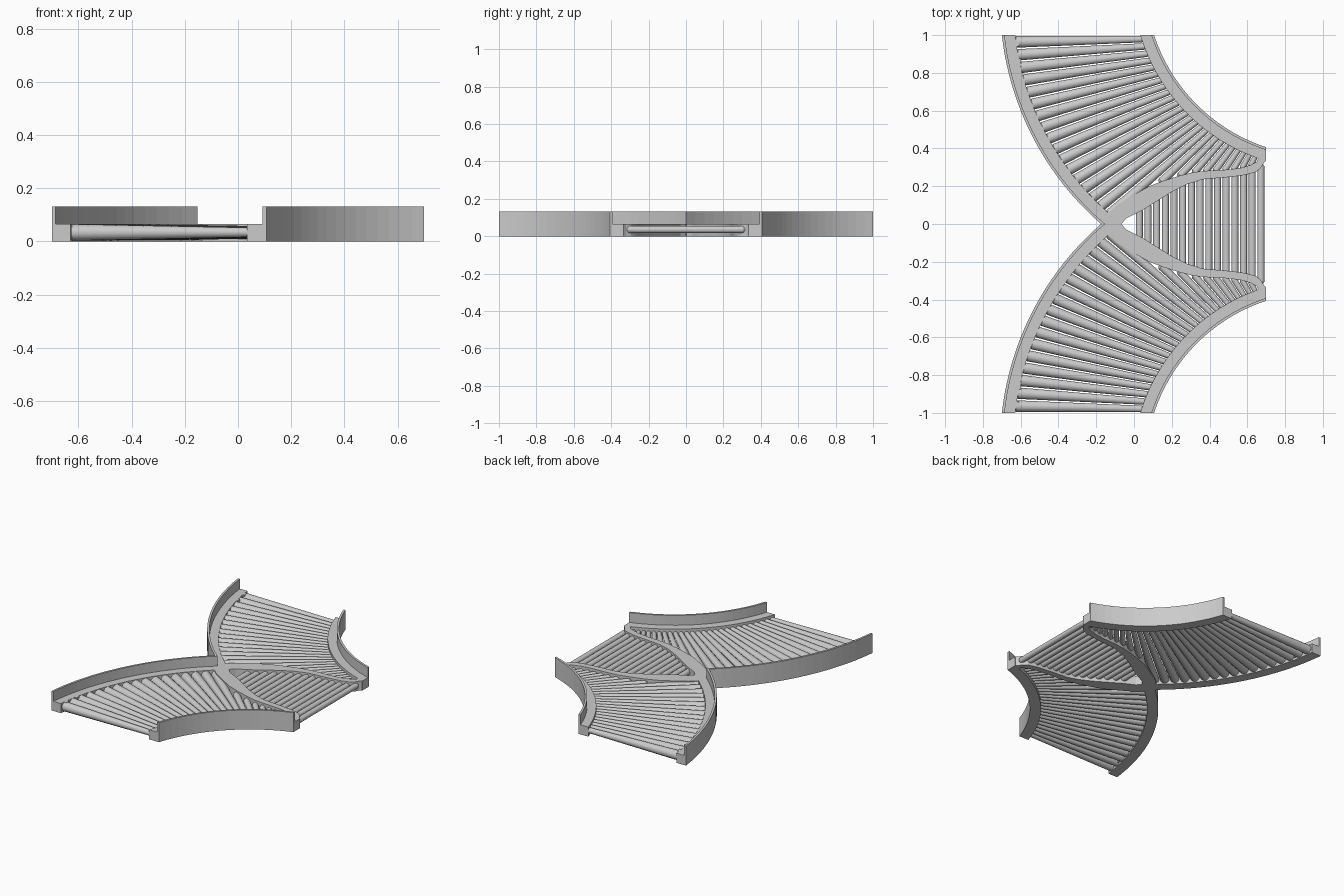
import bpy, bmesh, math
from mathutils import Vector, Matrix
from mathutils.geometry import intersect_line_line_2d

if "Cube" in bpy.data.objects:
    bpy.data.objects.remove(bpy.data.objects["Cube"])

BASE_H, WALL_H, WALL_T, RAIL_W = 0.065, 0.132, 0.014, 0.07


def finish(name, bm, mirror=True, smooth=False):
    bmesh.ops.recalc_face_normals(bm, faces=bm.faces)
    mesh = bpy.data.meshes.new(name)
    bm.to_mesh(mesh)
    bm.free()
    obj = bpy.data.objects.new(name, mesh)
    bpy.context.collection.objects.link(obj)
    if mirror:
        mod = obj.modifiers.new("mirror_y", 'MIRROR')
        mod.use_axis = (False, True, False)
        mod.use_mirror_merge = False
    if smooth:
        bpy.ops.object.select_all(action='DESELECT')
        obj.select_set(True)
        bpy.context.view_layer.objects.active = obj
        bpy.ops.object.shade_smooth_by_angle(angle=math.radians(35))
    return obj


def prism(name, side_a, side_b, z0, z1):
    """Solid between two plan-view edges."""
    bm = bmesh.new()
    ring = list(side_a) + list(reversed(side_b))
    face = bm.faces.new([bm.verts.new((x, y, z0)) for x, y in ring])
    ext = bmesh.ops.extrude_face_region(bm, geom=[face])
    top = [v for v in ext["geom"] if isinstance(v, bmesh.types.BMVert)]
    bmesh.ops.translate(bm, verts=top, vec=(0, 0, z1 - z0))
    return finish(name, bm)


def left_arc(r, y_end, n=20):
    """Long outside curve, cut square at y = 1 and y = y_end."""
    cx, cy = 0.841, 1.171
    ys = [1 + (y_end - 1) * i / n for i in range(n + 1)]
    return [(cx - math.sqrt(r * r - (y - cy) ** 2), y) for y in ys]


def right_arc(r, n=18):
    """Short inside curve, from y = 1 to x = 0.70."""
    cx, cy = 0.99, 1.29
    a0 = math.pi + math.asin(0.29 / r)
    a1 = 1.5 * math.pi - math.asin(0.29 / r)
    angles = [a0 + (a1 - a0) * i / n for i in range(n + 1)]
    return [(cx + r * math.cos(a), cy + r * math.sin(a)) for a in angles]


def roller(bm, p, q, r0, r1, z, sides=14):
    """Tapered roller from p to q with chamfered ends."""
    a, b = Vector((*p, z)), Vector((*q, z))
    d = (b - a).normalized()
    rot = d.to_track_quat('Z', 'Y').to_matrix().to_4x4()
    cap = min(0.012, (b - a).length * 0.2)
    for s, e, ra, rb in ((a, a + d * cap, r0 * 0.6, r0),
                         (a + d * cap, b - d * cap, r0, r1),
                         (b - d * cap, b, r1, r1 * 0.6)):
        bmesh.ops.create_cone(bm, cap_ends=True, segments=sides,
                              radius1=ra, radius2=rb, depth=(e - s).length,
                              matrix=Matrix.Translation((s + e) / 2) @ rot)


def hit(origin, angle, line):
    far = origin + Vector((math.cos(angle), math.sin(angle))) * 4
    for p, q in zip(line, line[1:]):
        h = intersect_line_line_2d(origin, far, Vector(p), Vector(q))
        if h:
            return h
    return None


# Outside rails with guard walls
R = 1.55
prism("outside_rail", left_arc(R, 0), left_arc(R - RAIL_W, 0), 0, BASE_H)
prism("outside_wall", left_arc(R, 0), left_arc(R - WALL_T, 0), 0, WALL_H)

# Inside rails with guard walls
prism("inside_rail", right_arc(0.93), right_arc(1.0), 0, BASE_H)
prism("inside_wall", right_arc(0.93), right_arc(0.93 + WALL_T), 0, WALL_H)

# Wavy divider rails between the branches and the centre wedge
div_up = [(-0.145, 0.05), (-0.09, 0.10), (0.0, 0.155), (0.08, 0.20), (0.16, 0.23),
          (0.24, 0.255), (0.32, 0.275), (0.40, 0.283), (0.50, 0.288), (0.57, 0.298),
          (0.62, 0.313), (0.65, 0.33), (0.665, 0.36), (0.70, 0.36)]
div_low = [(-0.068, 0.0), (-0.04, 0.03), (0.04, 0.07), (0.12, 0.12), (0.20, 0.17),
           (0.28, 0.21), (0.36, 0.236), (0.44, 0.243), (0.52, 0.25), (0.59, 0.26),
           (0.645, 0.275), (0.67, 0.295), (0.685, 0.32), (0.70, 0.335)]
prism("divider_rail", div_up, div_low, 0, BASE_H)

# Small end brackets on the outside rails
for i, (x, y) in enumerate(((-0.632, 0.955), (-0.62, 0.86))):
    bm = bmesh.new()
    bmesh.ops.create_cube(bm, size=1, matrix=Matrix.Translation((x, y, 0.04))
                          @ Matrix.Diagonal((0.045, 0.03, 0.05, 1)))
    finish(f"end_bracket_{i + 1}", bm)

# Fan of tapered rollers in each curved branch
pivot = Vector((0.97, 1.0))
outer = left_arc(R - RAIL_W, 0.05) + div_up
inner = right_arc(1.0)
bm = bmesh.new()
count = 26
for i in range(count):
    ang = math.radians(181.3 + (243.0 - 181.3) * i / (count - 1))
    p, q = hit(pivot, ang, outer), hit(pivot, ang, inner)
    if p and q:
        d = (q - p).normalized() * 0.012
        p, q = p - d, q + d
        roller(bm, p, q, (p - pivot).length * 0.0193,
               (q - pivot).length * 0.0193, 0.034)
finish("branch_rollers", bm, smooth=True)

# Straight rollers in the centre wedge
bm = bmesh.new()
for i in range(15):
    x = 0.672 - 0.046 * i
    for (x0, y0), (x1, y1) in zip(div_low, div_low[1:]):
        if x0 <= x <= x1:
            y = y0 + (y1 - y0) * (x - x0) / (x1 - x0) + 0.018
            roller(bm, (x, -y), (x, y), 0.019, 0.019, 0.036)
            break
finish("wedge_rollers", bm, mirror=False, smooth=True)
